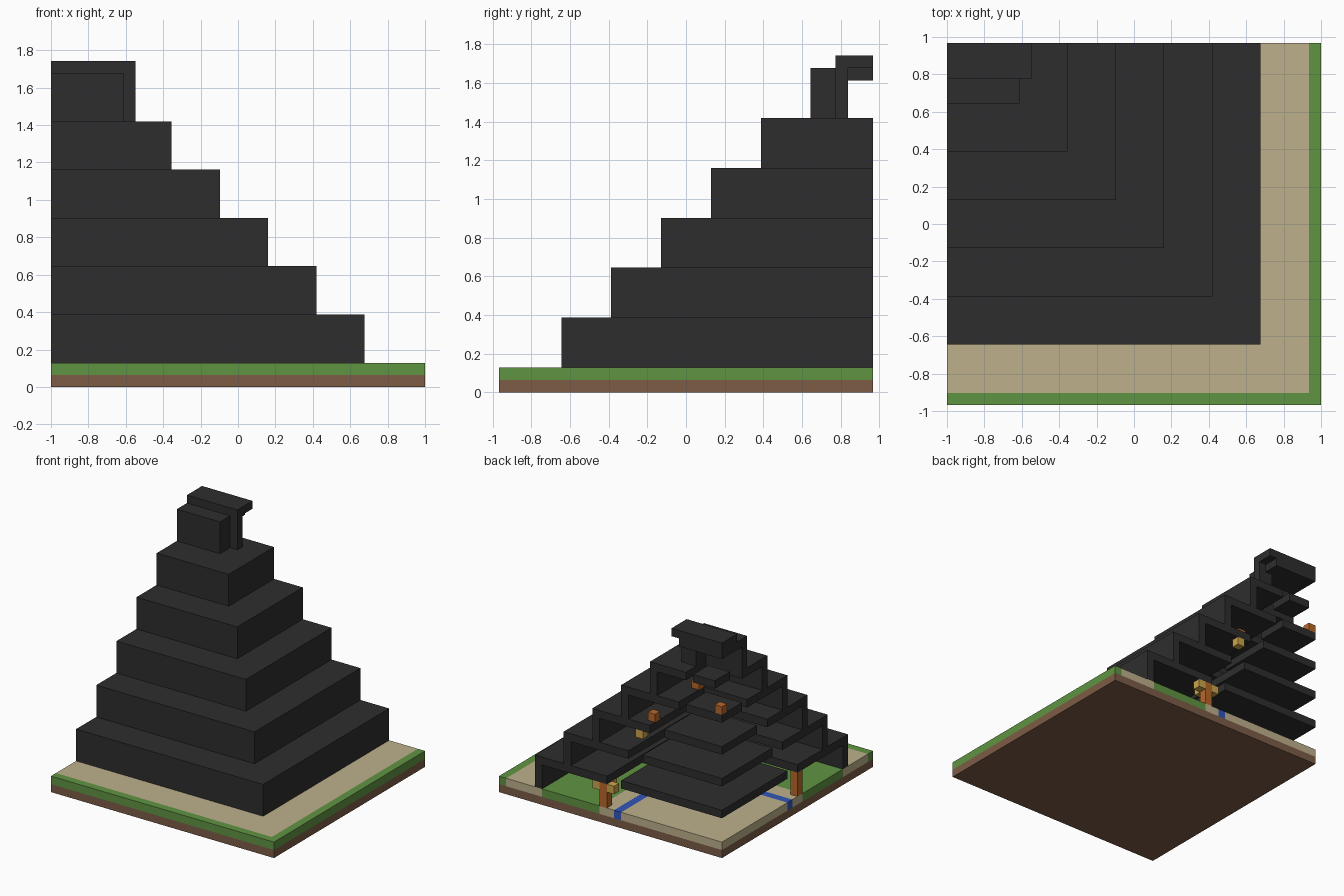
import bpy
import bmesh

cube = bpy.data.objects.get("Cube")
if cube:
    bpy.data.objects.remove(cube, do_unlink=True)

U = 2 / 31        # one block
W, D = 31, 30     # ground size in blocks; a is counted from -x, b from the back


def material(name, rgb):
    m = bpy.data.materials.new(name)
    m.use_nodes = True
    m.diffuse_color = (*rgb, 1)
    bsdf = next(n for n in m.node_tree.nodes if n.type == 'BSDF_PRINCIPLED')
    bsdf.inputs["Base Color"].default_value = (*rgb, 1)
    return m


STONE = material("dark_stone", (0.027, 0.027, 0.027))
SAND = material("sand", (0.51, 0.44, 0.26))
GRASS = material("grass", (0.117, 0.296, 0.054))
DIRT = material("dirt", (0.205, 0.107, 0.061))
WATER = material("water", (0.032, 0.09, 0.48))
WOOD = material("orange_wood", (0.48, 0.14, 0.025))
LAMP = material("lamp_yellow", (0.61, 0.376, 0.07))


def prism(name, outline, low, high, mat):
    """Extrude a plan outline, given in blocks, between two levels."""
    bm = bmesh.new()
    verts = [bm.verts.new((a * U - W * U / 2, (D / 2 - b) * U, low * U))
             for a, b in outline]
    base = bm.faces.new(verts)
    top = bmesh.ops.extrude_face_region(bm, geom=[base])["geom"]
    moved = [v for v in top if isinstance(v, bmesh.types.BMVert)]
    bmesh.ops.translate(bm, verts=moved, vec=(0, 0, (high - low) * U))
    bmesh.ops.recalc_face_normals(bm, faces=bm.faces)
    mesh = bpy.data.meshes.new(name)
    bm.to_mesh(mesh)
    bm.free()
    mesh.materials.append(mat)
    obj = bpy.data.objects.new(name, mesh)
    bpy.context.collection.objects.link(obj)
    return obj


def block(name, a, b, low, high, mat, wide=1, deep=1):
    return prism(name, [(a, b), (a + wide, b), (a + wide, b + deep), (a, b + deep)],
                 low, high, mat)


def corner(name, a_in, b_in, a_out, b_out, low, high, mat):
    """L-shaped band around the cut-open back corner."""
    return prism(name, [(a_in, 0), (a_out, 0), (a_out, b_out), (0, b_out),
                        (0, b_in), (a_in, b_in)], low, high, mat)


# Ground layers
block("dirt_base", 0, 0, 0, 1, DIRT, W, D)
corner("grass_border", 30, 29, 31, 30, 1, 2, GRASS)
corner("outer_sand", 25, 24, 30, 29, 1, 2, SAND)
corner("inner_lawn", 17, 16, 25, 24, 1, 2, GRASS)
corner("sand_path", 15, 14, 17, 16, 1, 2, SAND)
corner("water_channel", 14, 13, 15, 14, 1, 2, WATER)
block("courtyard_sand", 0, 0, 1, 2, SAND, 14, 13)

# Stepped tiers: outer wall, roof band and middle floor
middle_size = (14, 11, 8, 5)
inner_edge = (16, 13, 10, 6, 5)
for t in range(5):
    out, base, edge = 26 - 4 * t, 2 + 4 * t, inner_edge[t]
    corner(f"tier_wall_{t + 1}", out - 1, out - 2, out, out - 1, base, base + 3, STONE)
    corner(f"tier_roof_{t + 1}", edge, edge - 1, out, out - 1, base + 3, base + 4, STONE)
    if t < 4:
        m = middle_size[t]
        block(f"middle_floor_{t + 1}", 0, 0, base + 3, base + 4, STONE, m, m - 1)
block("middle_floor_5", 1, 0, 21, 22, STONE, 3, 3)

# Temple on top, with an open doorway under a raised cap
prism("temple_wall", [(5, 2), (6, 2), (6, 5), (0, 5), (0, 4), (5, 4)], 22, 25, STONE)
block("temple_roof", 0, 0, 25, 26, STONE, 6, 5)
block("temple_cap", 0, 0, 26, 27, STONE, 7, 3)
block("door_post", 6, 2, 22, 26, STONE)

# Wooden posts and hanging lamps
block("back_post", 16, 0, 2, 5, WOOD)
block("side_post", 0, 15, 2, 5, WOOD)
for n, (a, b) in enumerate([(15, 0), (17, 0), (16, 1)]):
    block(f"post_lamp_{n + 1}", a, b, 4, 5, LAMP)
block("hanging_lamp", 11, 0, 12, 13, LAMP)

# Loose orange blocks on the upper floors
for n, (a, b, k) in enumerate([(0, 0, 18), (10, 1, 14), (6, 4, 18)]):
    block(f"orange_block_{n + 1}", a, b, k, k + 1, WOOD)
